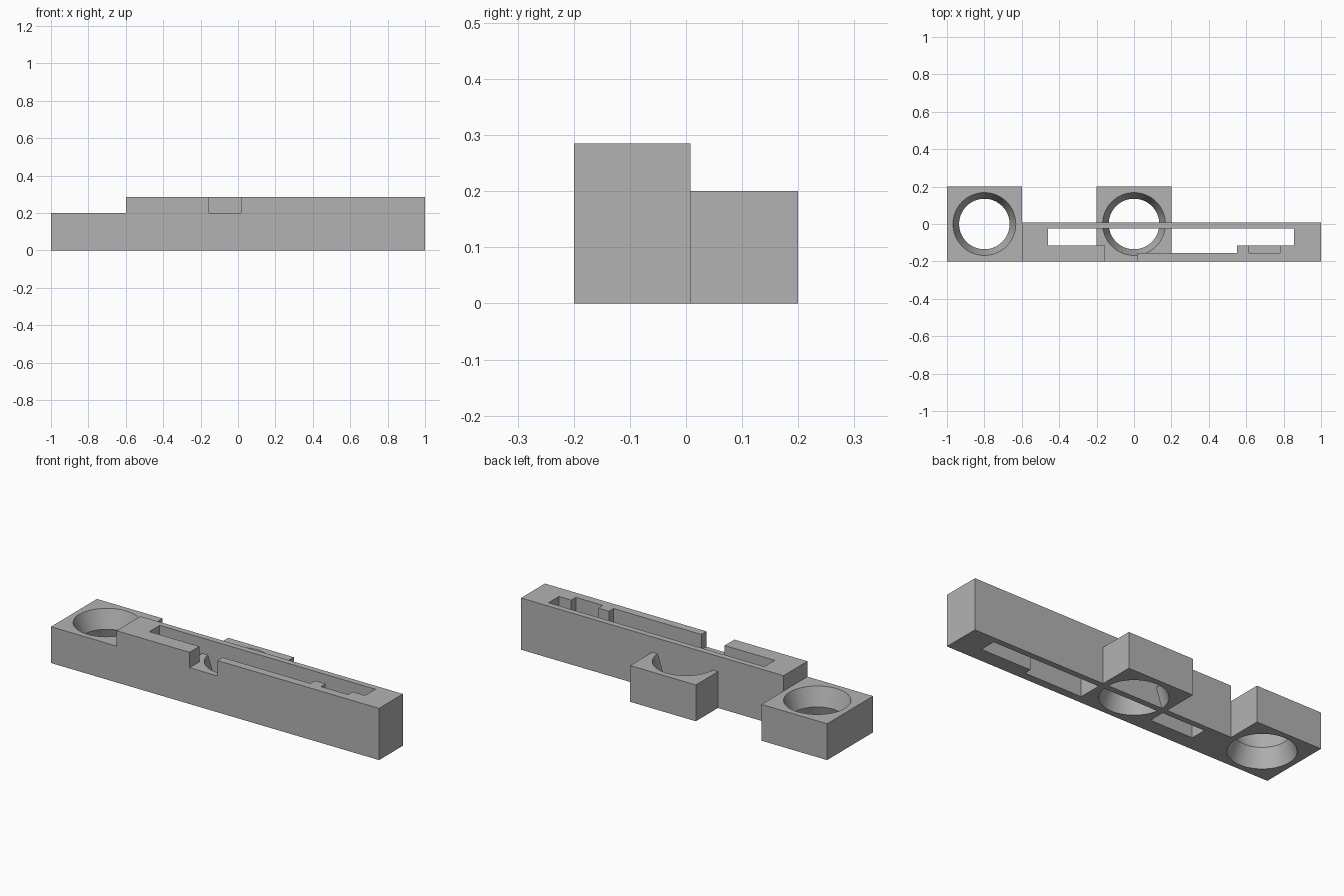
import bpy, bmesh, math

if "Cube" in bpy.data.objects:
    bpy.data.objects.remove(bpy.data.objects["Cube"], do_unlink=True)

BLOCK_H, BAR_H = 0.2, 0.285        # heights of the low blocks and the bar
BACK, WALL = 0.008, -0.025         # back and inner face of the thin rear wall

grey = bpy.data.materials.new("light_grey")
grey.use_nodes = True
colour = (0.45, 0.45, 0.45, 1)
grey.diffuse_color = colour
grey.node_tree.nodes["Principled BSDF"].inputs["Base Color"].default_value = colour


def make(name, bm):
    bmesh.ops.recalc_face_normals(bm, faces=bm.faces[:])
    mesh = bpy.data.meshes.new(name)
    bm.to_mesh(mesh)
    bm.free()
    ob = bpy.data.objects.new(name, mesh)
    bpy.context.collection.objects.link(ob)
    mesh.materials.append(grey)
    return ob


def prism(name, outline, z0, z1):
    """Extrude an xy outline from z0 to z1."""
    bm = bmesh.new()
    low = [bm.verts.new((x, y, z0)) for x, y in outline]
    high = [bm.verts.new((x, y, z1)) for x, y in outline]
    bm.faces.new(low)
    bm.faces.new(high)
    n = len(low)
    for i in range(n):
        j = (i + 1) % n
        bm.faces.new((low[i], low[j], high[j], high[i]))
    return make(name, bm)


def rect(x0, x1, y0, y1):
    return [(x0, y0), (x1, y0), (x1, y1), (x0, y1)]


def waisted_hole(name, cx, cut_y=None, side=1, n=64):
    """Round hole cutter, narrowest at mid height, optionally kept on one side of cut_y."""
    bm = bmesh.new()
    rings = []
    for z, r in ((-0.02, 0.1746), (BLOCK_H / 2, 0.135), (BLOCK_H, 0.168)):
        rings.append([bm.verts.new((cx + r * math.cos(2 * math.pi * i / n),
                                    r * math.sin(2 * math.pi * i / n), z)) for i in range(n)])
    for a, b in zip(rings, rings[1:]):
        for i in range(n):
            j = (i + 1) % n
            bm.faces.new((a[i], a[j], b[j], b[i]))
    bm.faces.new(rings[0])
    bm.faces.new(rings[-1])
    if cut_y is not None:
        bmesh.ops.bisect_plane(bm, geom=bm.verts[:] + bm.edges[:] + bm.faces[:],
                               plane_co=(0, cut_y, 0), plane_no=(0, -side, 0), clear_outer=True)
        bmesh.ops.holes_fill(bm, edges=[e for e in bm.edges if e.is_boundary])
    return make(name, bm)


# Body: long bar with a square end block and a square tab behind the middle
body = prism("slotted_bar", [(-1, -0.2), (1, -0.2), (1, BACK), (0.2, BACK), (0.2, 0.2),
                             (-0.2, 0.2), (-0.2, BACK), (-0.6, BACK), (-0.6, 0.2), (-1, 0.2)],
             0, BAR_H)

# Upper pocket with its front gap and small side notch
pocket = [(-0.46, WALL), (-0.46, -0.115), (-0.155, -0.115), (-0.155, -0.3), (0.015, -0.3),
          (0.015, -0.155), (0.55, -0.155), (0.55, -0.115), (0.615, -0.115), (0.615, -0.155),
          (0.78, -0.155), (0.78, -0.115), (0.855, -0.115), (0.855, WALL)]
slot = [(0.2, WALL), (0.2, -0.155), (0.55, -0.155), (0.55, -0.115), (0.855, -0.115), (0.855, WALL)]

cutters = [
    prism("end_step", rect(-1.1, -0.6, -0.3, 0.3), BLOCK_H, 0.4),
    prism("tab_step", rect(-0.3, 0.3, BACK, 0.3), BLOCK_H, 0.4),
    prism("pocket", pocket, BLOCK_H, 0.4),
    prism("short_slot", rect(-0.46, -0.2, -0.115, WALL), -0.1, 0.25),
    prism("long_slot", slot, -0.1, 0.25),
    waisted_hole("end_hole", -0.8),
    waisted_hole("middle_hole_front", 0, WALL, -1),
    waisted_hole("middle_hole_back", 0, BACK, 1),
]

# Cut everything out of the body, then drop the cutters
bpy.ops.object.select_all(action='DESELECT')
bpy.context.view_layer.objects.active = body
body.select_set(True)
for c in cutters:
    c.hide_render = True
    mod = body.modifiers.new(c.name, 'BOOLEAN')
    mod.operation, mod.solver, mod.object = 'DIFFERENCE', 'EXACT', c
    bpy.ops.object.modifier_apply(modifier=mod.name)
    bpy.data.objects.remove(c, do_unlink=True)

# Smooth hole walls, sharp corners
bpy.ops.object.shade_smooth_by_angle(angle=math.radians(30))
